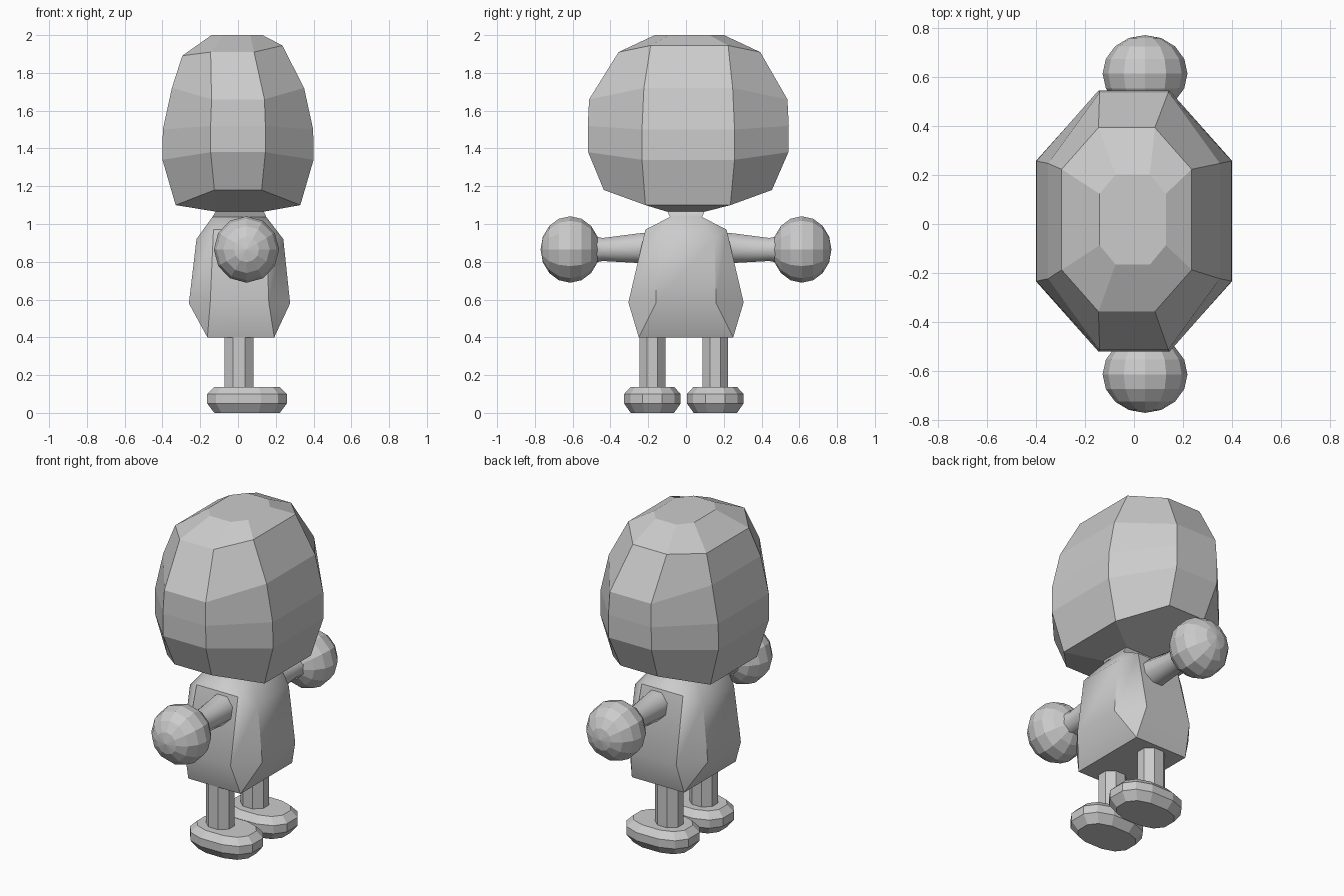
import bpy, bmesh
from math import pi, cos, sin, radians, copysign
from mathutils import Matrix

if "Cube" in bpy.data.objects:
    bpy.data.objects.remove(bpy.data.objects["Cube"])

grey = bpy.data.materials.new("plain grey")
grey.use_nodes = True
grey.diffuse_color = (0.6, 0.6, 0.6, 1)
grey.node_tree.nodes["Principled BSDF"].inputs["Base Color"].default_value = (0.6, 0.6, 0.6, 1)


def finish(name, bm, smooth=0):
    bmesh.ops.remove_doubles(bm, verts=bm.verts, dist=0.0005)
    bmesh.ops.recalc_face_normals(bm, faces=bm.faces)
    mesh = bpy.data.meshes.new(name)
    bm.to_mesh(mesh)
    bm.free()
    mesh.materials.append(grey)
    obj = bpy.data.objects.new(name, mesh)
    bpy.context.collection.objects.link(obj)
    if smooth:
        bpy.ops.object.select_all(action='DESELECT')
        obj.select_set(True)
        bpy.context.view_layer.objects.active = obj
        bpy.ops.object.shade_smooth_by_angle(angle=radians(smooth))
    return obj


def loft(name, rings, smooth=0):
    """Skin a stack of rings with equal point counts and cap both ends."""
    bm = bmesh.new()
    loops = [[bm.verts.new(p) for p in ring] for ring in rings]
    n = len(loops[0])
    for low, high in zip(loops, loops[1:]):
        for i in range(n):
            j = (i + 1) % n
            bm.faces.new((low[i], low[j], high[j], high[i]))
    bm.faces.new(loops[0][::-1])
    bm.faces.new(loops[-1])
    return finish(name, bm, smooth)


def octagon(cx, hx, fy, cy, hy, fx, zx, zy, tilt=0):
    """Chamfered rectangle: x sides at height zx, y sides at height zy."""
    pts = []
    for sx, sy in ((1, 1), (-1, 1), (-1, -1), (1, -1)):
        a = (cx + sx * hx, cy + sy * fy, zx + sx * tilt)
        b = (cx + sx * fx, cy + sy * hy, zy)
        pts += [a, b] if sx == sy else [b, a]
    return pts


def oval(cx, cy, z, rx, ry, n, power=1.0):
    ring = []
    for i in range(n):
        a = 2 * pi * (i + 0.5) / n
        c, s = cos(a), sin(a)
        ring.append((cx + rx * copysign(abs(c) ** power, c),
                     cy + ry * copysign(abs(s) ** power, s), z))
    return ring


# Faceted head, narrowing underneath to the neck
loft("head", [
    octagon(0.01, 0.125, 0.1, 0, 0.1, 0.125, 1.065, 1.065),
    octagon(0, 0.33, 0.225, 0.01, 0.445, 0.125, 1.10, 1.18),
    octagon(0, 0.40, 0.245, 0.012, 0.53, 0.145, 1.34, 1.38),
    octagon(0, 0.398, 0.245, 0.012, 0.532, 0.145, 1.50, 1.52),
    octagon(0, 0.35, 0.235, 0.012, 0.525, 0.14, 1.72, 1.66),
    octagon(-0.03, 0.265, 0.205, 0.018, 0.375, 0.115, 1.918, 1.91, 0.027),
    octagon(-0.005, 0.135, 0.105, 0.018, 0.183, 0.07, 2.0, 2.0),
])

# Torso with square ends and chamfered shoulders and hem, plus a short neck
loft("torso", [
    octagon(0.015, 0.177, 0.25, 0, 0.25, 0.177, 0.40, 0.40),
    octagon(0.008, 0.268, 0.16, 0, 0.305, 0.155, 0.58, 0.585),
    octagon(0.01, 0.23, 0.15, 0, 0.215, 0.14, 0.92, 0.97),
    octagon(0.007, 0.143, 0.085, 0, 0.085, 0.143, 1.037, 1.037),
    octagon(0.01, 0.125, 0.1, 0, 0.1, 0.125, 1.07, 1.07),
], 40)

for side, name in ((1, "left"), (-1, "right")):
    # Arm tapering from the shoulder and flaring into the hand
    def arm_ring(reach, radius, z):
        return [(x, side * reach, z + y) for x, y, _ in oval(0.045, 0, 0, radius, radius, 8)]
    loft("arm_" + name, [
        arm_ring(0.16, 0.09, 0.875), arm_ring(0.25, 0.085, 0.872),
        arm_ring(0.44, 0.066, 0.865), arm_ring(0.53, 0.085, 0.865)], 50)

    # Ball hand with its pole pointing outward
    bm = bmesh.new()
    bmesh.ops.create_uvsphere(
        bm, u_segments=12, v_segments=8, radius=1,
        matrix=Matrix.Translation((0.045, side * 0.613, 0.865))
        @ Matrix.Diagonal((0.173, 0.157, 0.176, 1)) @ Matrix.Rotation(pi / 2, 4, 'X'))
    finish("hand_" + name, bm)

    # Leg and rounded foot
    y = 0.155 if side > 0 else -0.178
    loft("leg_" + name, [oval(0.005, y, z, 0.084, 0.074, 8) for z in (0.1, 0.42)])
    loft("foot_" + name, [
        oval(0.048, y, 0.0, 0.178, 0.118, 12, 0.8),
        oval(0.048, y, 0.05, 0.217, 0.154, 12, 0.8),
        oval(0.048, y, 0.1, 0.217, 0.154, 12, 0.8),
        oval(0.048, y, 0.138, 0.178, 0.118, 12, 0.8)])
